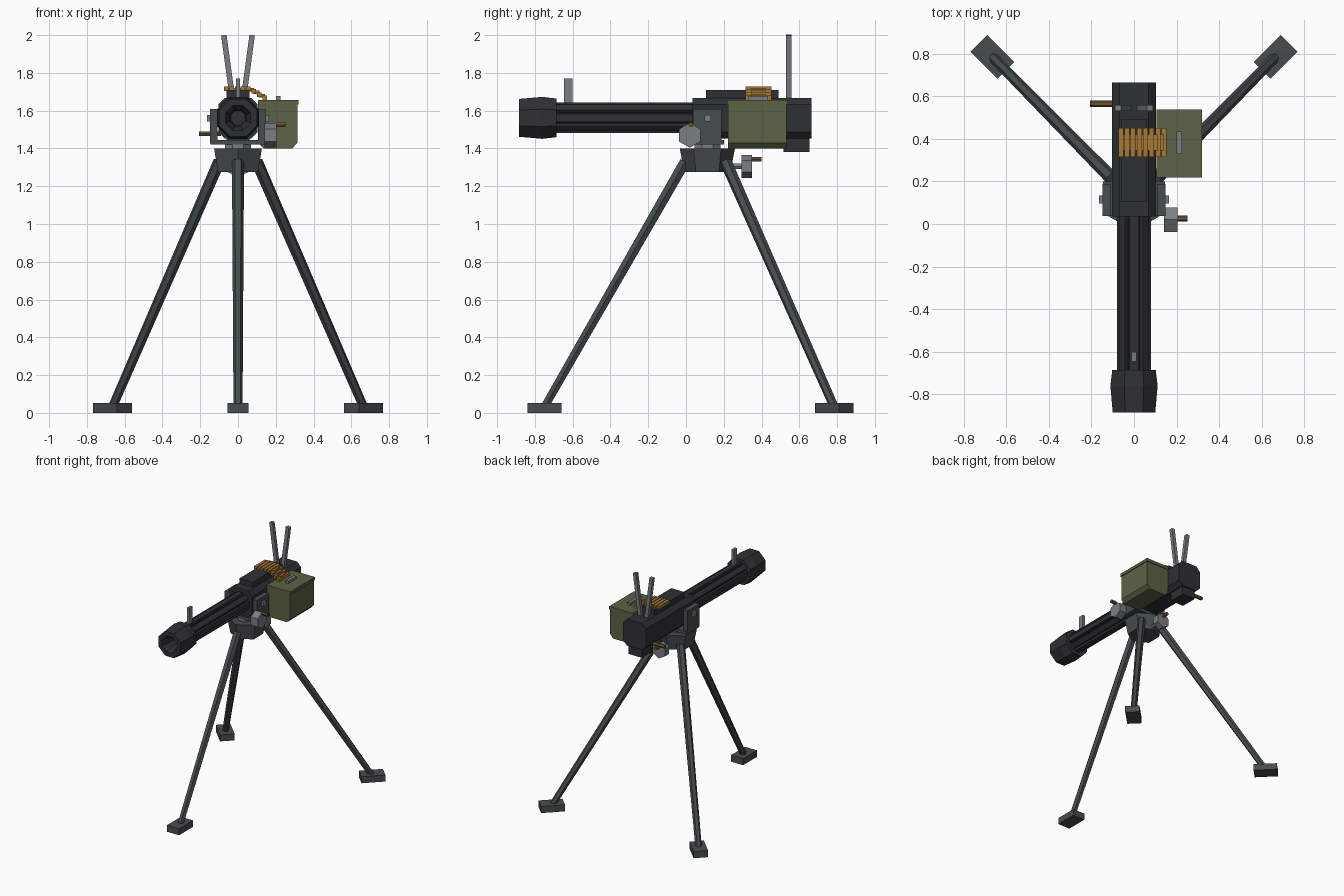
import bpy, bmesh, math
from mathutils import Vector, Matrix

if "Cube" in bpy.data.objects:
    bpy.data.objects.remove(bpy.data.objects["Cube"])


def mat(name, c):
    m = bpy.data.materials.new(name)
    m.diffuse_color = (*c, 1)
    m.use_nodes = True
    m.node_tree.nodes["Principled BSDF"].inputs["Base Color"].default_value = m.diffuse_color
    return m


DARK = mat("gunmetal", (.027, .031, .035))
BLACK = mat("black_steel", (.016, .018, .021))
IRON = mat("iron", (.062, .073, .078))
STEEL = mat("light_steel", (.19, .21, .22))
OLIVE = mat("olive_paint", (.105, .125, .058))
BRASS = mat("brass", (.38, .19, .035))
WOOD = mat("wood", (.16, .085, .03))


def finish(name, bm, m):
    bmesh.ops.recalc_face_normals(bm, faces=bm.faces)
    me = bpy.data.meshes.new(name)
    bm.to_mesh(me)
    bm.free()
    me.materials.append(m)
    ob = bpy.data.objects.new(name, me)
    bpy.context.collection.objects.link(ob)
    return ob


def box(name, x, y, z, m, rot=None):
    """Box from (min, max) ranges, optionally turned about its centre."""
    bm = bmesh.new()
    size = Vector([r[1] - r[0] for r in (x, y, z)])
    mid = Vector([(r[0] + r[1]) / 2 for r in (x, y, z)])
    bmesh.ops.create_cube(bm, size=1, matrix=Matrix.Translation(mid)
                          @ (rot or Matrix()) @ Matrix.Diagonal((*size, 1)))
    return finish(name, bm, m)


def loft(name, start, direction, stations, n, m, phase=0.0):
    """Rings of n sides along a straight axis; stations are (distance, radius)."""
    d = Vector(direction).normalized()
    u = d.cross(Vector((0, 0, 1)))
    u = u.normalized() if u.length > .01 else Vector((1, 0, 0))
    v = u.cross(d)
    bm = bmesh.new()
    rings = []
    for t, r in stations:
        rings.append([bm.verts.new(Vector(start) + d * t
                      + u * r * math.cos(phase + a * math.tau / n)
                      + v * r * math.sin(phase + a * math.tau / n)) for a in range(n)])
    for a, b in zip(rings, rings[1:]):
        for i in range(n):
            bm.faces.new((a[i], a[(i + 1) % n], b[(i + 1) % n], b[i]))
    bm.faces.new(rings[0])
    bm.faces.new(rings[-1])
    return finish(name, bm, m)


def rod(name, a, b, r1, r2, n, m, phase=0.0):
    d = Vector(b) - Vector(a)
    return loft(name, a, d, [(0, r1), (d.length, r2)], n, m, phase)


def prism(name, profile, y0, y1, m):
    """Front-view (x, z) profile extruded along y."""
    bm = bmesh.new()
    f = bm.faces.new([bm.verts.new((x, y0, z)) for x, z in profile])
    g = bmesh.ops.extrude_face_region(bm, geom=[f])["geom"]
    bmesh.ops.translate(bm, vec=(0, y1 - y0, 0),
                        verts=[e for e in g if isinstance(e, bmesh.types.BMVert)])
    return finish(name, bm, m)


HALF = math.pi / 2
OCT = math.pi / 8
AP = 1 / math.cos(OCT)      # octagon apothem to radius
CY, BZ = .113, 1.562        # tripod centre y, bore height

# Tripod: legs with foot pads
for name, top, foot, ang in (("front_leg", (0, -.005, 1.33), (0, -.75), HALF),
                             ("rear_left_leg", (-.10, .21, 1.33), (-.665, .785), math.radians(135)),
                             ("rear_right_leg", (.10, .21, 1.33), (.665, .785), math.radians(45))):
    rod(name, (foot[0], foot[1], .03), top, .024, .032, 6, IRON)
    box(name + "_foot", (foot[0] - .09, foot[0] + .09), (foot[1] - .055, foot[1] + .055),
        (0, .053), IRON, Matrix.Rotation(ang, 4, 'Z'))

# Hub and swivel
rod("tripod_hub", (0, CY, 1.275), (0, CY, 1.40), .122, .146, 6, IRON, HALF)
rod("swivel_disc", (0, CY, 1.40), (0, CY, 1.425), .075, .075, 8, STEEL, OCT)

# Yoke with trunnion pins
box("yoke_base", (-.145, .145), (.04, .20), (1.42, 1.445), IRON)
for s, side in ((-1, "left"), (1, "right")):
    box(side + "_yoke_plate", sorted((s * .108, s * .147)), (.037, .188), (1.425, 1.61), IRON)
    box(side + "_trunnion_pin", sorted((s * .147, s * .165)), (.097, .133), (1.543, 1.577), STEEL)

# Handwheels with crank knobs
rod("side_handwheel", (.14, .02, 1.47), (.205, .02, 1.47), .066, .066, 6, STEEL, HALF)
rod("side_wheel_knob", (.205, .026, 1.525), (.252, .026, 1.525), .014, .014, 6, WOOD)
rod("rear_wheel_shaft", (0, .20, 1.305), (0, .30, 1.305), .017, .017, 6, STEEL)
rod("rear_handwheel", (0, .295, 1.305), (0, .35, 1.305), .061, .061, 6, STEEL, HALF)
rod("rear_wheel_knob", (0, .35, 1.343), (0, .40, 1.343), .014, .014, 6, WOOD)

# Receiver with chamfered corners, cover and lower housing
w, c, zl, zh = .104, .035, 1.452, 1.668
prism("receiver", [(-w, zl + c), (-w, zh - c), (-w + c, zh), (w - c, zh),
                   (w, zh - c), (w, zl + c), (w - c, zl), (-w + c, zl)], .035, .665, DARK)
box("top_cover", (-.06, .06), (.105, .49), (1.66, 1.71), DARK)
box("rear_lower_housing", (-.06, .06), (.515, .655), (1.382, 1.46), DARK)
rod("charging_handle", (-.09, .565, 1.478), (-.207, .565, 1.478), .015, .015, 6, WOOD)

# Fluted barrel
loft("barrel_core", (0, -.70, BZ), (0, 1, 0), [(0, .066), (.75, .066)], 8, BLACK, OCT)
for i in range(8):
    a = i * math.tau / 8
    p = Vector((math.sin(a), 0, math.cos(a))) * .066 + Vector((0, -.325, BZ))
    box("barrel_rib", (p.x - .02, p.x + .02), (p.y - .37, p.y + .37), (p.z - .014, p.z + .014),
        DARK, Matrix.Rotation(a, 4, 'Y'))

# Muzzle with recessed bore
loft("muzzle", (0, -.885, BZ), (0, 1, 0),
     [(.16, .04), (.05, .05), (0, .072), (0, .1 * AP), (.125, .111 * AP), (.20, .102 * AP)],
     8, DARK, OCT)

# Front sight and rear upright grips
box("front_sight", (-.011, .011), (-.645, -.602), (1.63, 1.77), STEEL)
for s, side in ((-1, "left"), (1, "right")):
    rod(side + "_upright_grip", (s * .026, .545, 1.64), (s * .075, .545, 2.0),
        .0205, .0205, 4, STEEL, math.pi / 4)

# Ammunition box with lid and handle
prism("ammo_box", [(.105, 1.645), (.105, 1.43), (.135, 1.40), (.288, 1.40),
                   (.314, 1.43), (.314, 1.645)], .222, .532, OLIVE)
box("ammo_box_lid", (.105, .32), (.218, .538), (1.632, 1.657), OLIVE)
box("ammo_box_handle", (.20, .225), (.33, .435), (1.65, 1.678), STEEL)

# Belt of rounds running over the cover and down to the box
for i in range(8):
    x = -.062 + i * .029
    z = 1.716 - max(0, x - .06) * .6
    box("belt_round", (x - .0115, x + .0115), (.315, .452), (z - .012, z + .012), BRASS)
    if i < 7:
        box("belt_link", (x, x + .03), (.345, .42), (z - .014, z + .004), BRASS)
